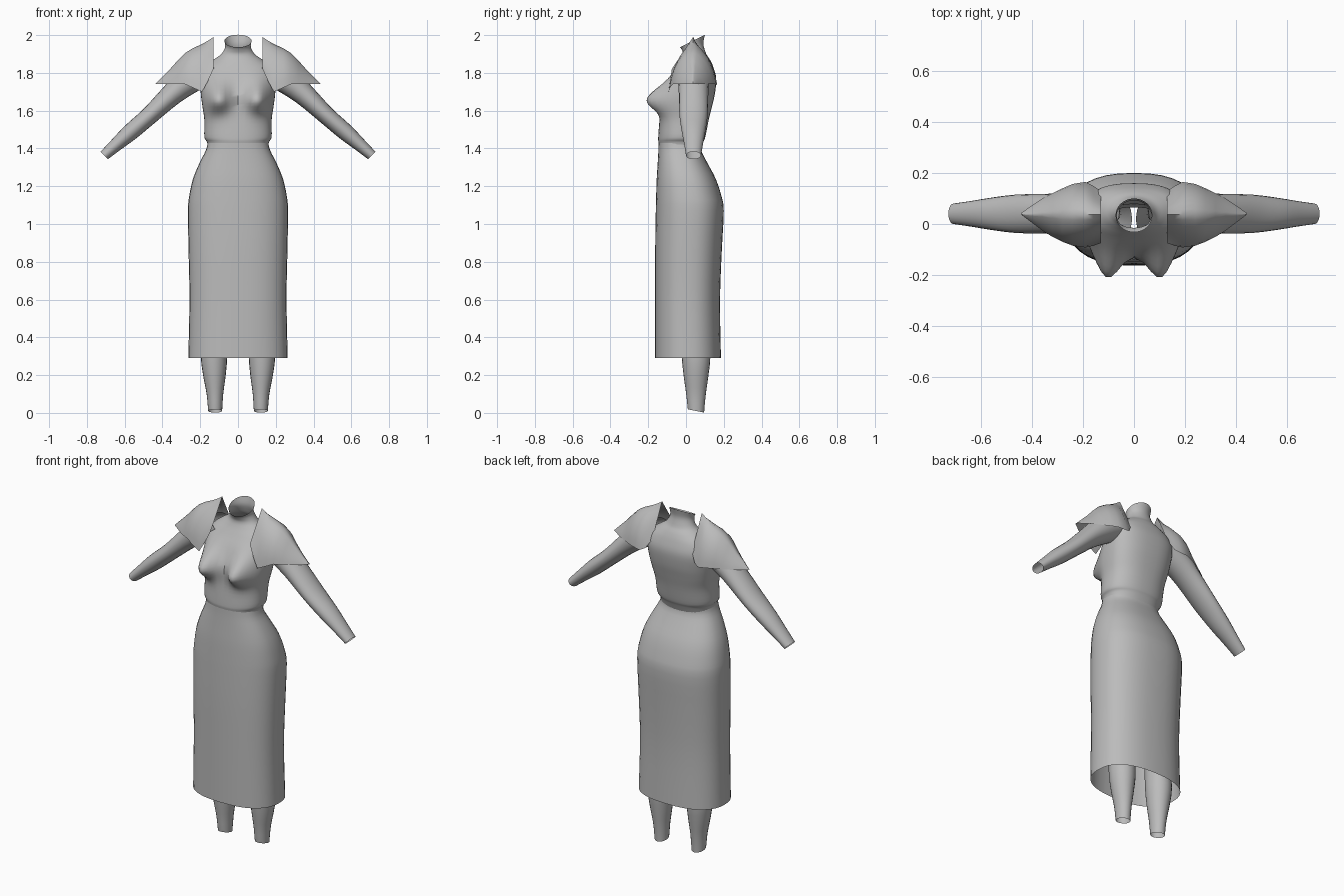
import bpy, bmesh, math
from mathutils import Vector

if "Cube" in bpy.data.objects:
    bpy.data.objects.remove(bpy.data.objects["Cube"])

grey = bpy.data.materials.new("plain grey")
grey.diffuse_color = (0.5, 0.5, 0.5, 1)
grey.use_nodes = True
grey.node_tree.nodes["Principled BSDF"].inputs["Base Color"].default_value = grey.diffuse_color


def loft(name, rings, closed=True, angle=50):
    """Skin a list of equally long point rings."""
    bm = bmesh.new()
    rows = [[bm.verts.new(p) for p in ring] for ring in rings]
    n = len(rows[0])
    for a, b in zip(rows, rows[1:]):
        for i in range(n if closed else n - 1):
            j = (i + 1) % n
            bm.faces.new((a[i], a[j], b[j], b[i]))
    bmesh.ops.remove_doubles(bm, verts=bm.verts, dist=1e-5)
    bmesh.ops.recalc_face_normals(bm, faces=bm.faces)
    mesh = bpy.data.meshes.new(name)
    bm.to_mesh(mesh)
    bm.free()
    mesh.materials.append(grey)
    ob = bpy.data.objects.new(name, mesh)
    bpy.context.collection.objects.link(ob)
    bpy.ops.object.select_all(action='DESELECT')
    ob.select_set(True)
    bpy.context.view_layer.objects.active = ob
    bpy.ops.object.shade_smooth_by_angle(angle=math.radians(angle))
    return ob


def oval(z, w, y0, y1, n=36, e=2.4, cx=0.0):
    """Rounded-box ring at height z, half width w, from y0 to y1."""
    pts = []
    for i in range(n):
        t = 2 * math.pi * i / n
        c, s = math.cos(t), math.sin(t)
        x = math.copysign(abs(c) ** (2 / e), c) * w
        y = math.copysign(abs(s) ** (2 / e), s) * (y1 - y0) / 2
        pts.append(Vector((cx + x, (y0 + y1) / 2 + y, z)))
    return pts


def smooth_rows(rows, steps=4):
    """Catmull-Rom interpolation through rows of numbers."""
    out = []
    for k in range(len(rows) - 1):
        p = [rows[max(0, min(len(rows) - 1, k + d))] for d in (-1, 0, 1, 2)]
        for s in range(steps):
            t = s / steps
            out.append([b + 0.5 * t * (c - a + t * (2*a - 5*b + 4*c - d + t * (3*(b - c) + d - a)))
                        for a, b, c, d in zip(*p)])
    return out + [list(rows[-1])]


# Skirt: height, half width, front, back
skirt = [(0.29, .263, -.163, .185), (0.6, .257, -.163, .18), (0.87, .262, -.163, .19),
         (1.07, .265, -.16, .20), (1.15, .258, -.158, .187), (1.24, .238, -.155, .157),
         (1.32, .205, -.15, .115), (1.39, .17, -.146, .08), (1.43, .16, -.145, .08)]
loft("skirt", [oval(*r) for r in smooth_rows(skirt, 3)])

# Torso with neck: height, half width, front, back, squareness
torso = [(1.36, .155, -.13, .065, 2.3), (1.43, .163, -.145, .09, 2.3), (1.46, .178, -.147, .102, 2.3),
         (1.55, .178, -.14, .12, 2.4), (1.62, .188, -.13, .137, 2.5), (1.69, .197, -.118, .153, 2.5),
         (1.77, .20, -.088, .16, 2.5), (1.83, .18, -.05, .145, 2.3), (1.87, .13, -.025, .127, 2.1),
         (1.90, .088, -.015, .107, 2), (1.94, .068, -.022, .092, 2), (1.975, .072, -.032, .10, 2)]
rings = []
for z, w, y0, y1, e in smooth_rows(torso):
    ring = oval(z, w, y0, y1, 48, e)
    for p in ring:
        if p.y < (y0 + y1) / 2:   # bust
            spread = 0.085 if z > 1.655 else 0.062
            p.y -= 0.098 * math.exp(-((abs(p.x) - .105) / .06) ** 2 - ((z - 1.655) / spread) ** 2)
        if z > 1.9:               # neck opening slopes down to the front
            p.z += (z - 1.9) / .075 * ((p.y - .034) * .5 - .006)
    rings.append(ring)
loft("torso", rings)

# Arms: x, z, radius across, radius in y
arm = [(.13, 1.83, .07, .075), (.24, 1.775, .078, .083), (.345, 1.69, .06, .078), (.465, 1.577, .048, .075),
       (.567, 1.488, .045, .062), (.64, 1.424, .036, .05), (.708, 1.363, .028, .04)]
# Shoulder capes: x, ridge height, front y, front z, back y, back z, fullness
cape = [(.13, 1.99, -.075, 1.82, .13, 1.80, 0.0), (.16, 1.97, -.085, 1.755, .15, 1.75, .45),
        (.19, 1.953, -.092, 1.70, .165, 1.735, .7), (.24, 1.93, -.085, 1.722, .157, 1.74, .8),
        (.28, 1.905, -.07, 1.74, .14, 1.74, .8), (.32, 1.865, -.05, 1.74, .12, 1.74, .6),
        (.36, 1.82, -.025, 1.74, .10, 1.74, .4), (.44, 1.74, .035, 1.74, .045, 1.74, 0)]
# Legs: height, radius in x, radius in y, centre x, centre y
leg = [(0.01, .037, .043, .121, .053), (0.1, .044, .052, .122, .053), (0.2, .06, .066, .125, .053),
       (0.3, .07, .076, .127, .053), (0.45, .068, .076, .126, .045), (0.6, .075, .08, .124, .03),
       (0.95, .115, .12, .122, .02)]

for side, word in ((-1, "right"), (1, "left")):
    rings = []
    for x, z, r, ry in smooth_rows(arm, 3):
        rings.append([Vector((side * (x + .69 * r * math.cos(t)), .04 + ry * math.sin(t),
                              z + .72 * r * math.cos(t)))
                      for t in (2 * math.pi * i / 20 for i in range(20))])
    loft(word + "_arm", rings)

    rings = []
    for x, top, fy, fz, by, bz, full in cape:
        ring = []
        for i in range(17):
            u = i / 8 - 1             # -1 front hem, 0 ridge, 1 back hem
            ey, ez = (fy, fz) if u < 0 else (by, bz)
            a = abs(u)
            out = (1 - full) * a + full * math.sin(a * math.pi / 2)
            drop = (1 - full) * a + full * (1 - math.cos(a * math.pi / 2))
            ring.append(Vector((side * x, .038 + (ey - .038) * out, top + (ez - top) * drop)))
        rings.append(ring)
    loft(word + "_shoulder_cape", rings, closed=False)

    loft(word + "_leg", [oval(z, rx, cy - ry, cy + ry, 20, 2, side * cx)
                         for z, rx, ry, cx, cy in smooth_rows(leg, 3)])

# Rest the legs on the ground level
for ob in bpy.data.objects:
    if ob.name.endswith("_leg"):
        for v in ob.data.vertices:
            if v.co.z < 0.012:
                v.co.z = max(0.0, 0.01 - (v.co.y - .053) * 0.2)
